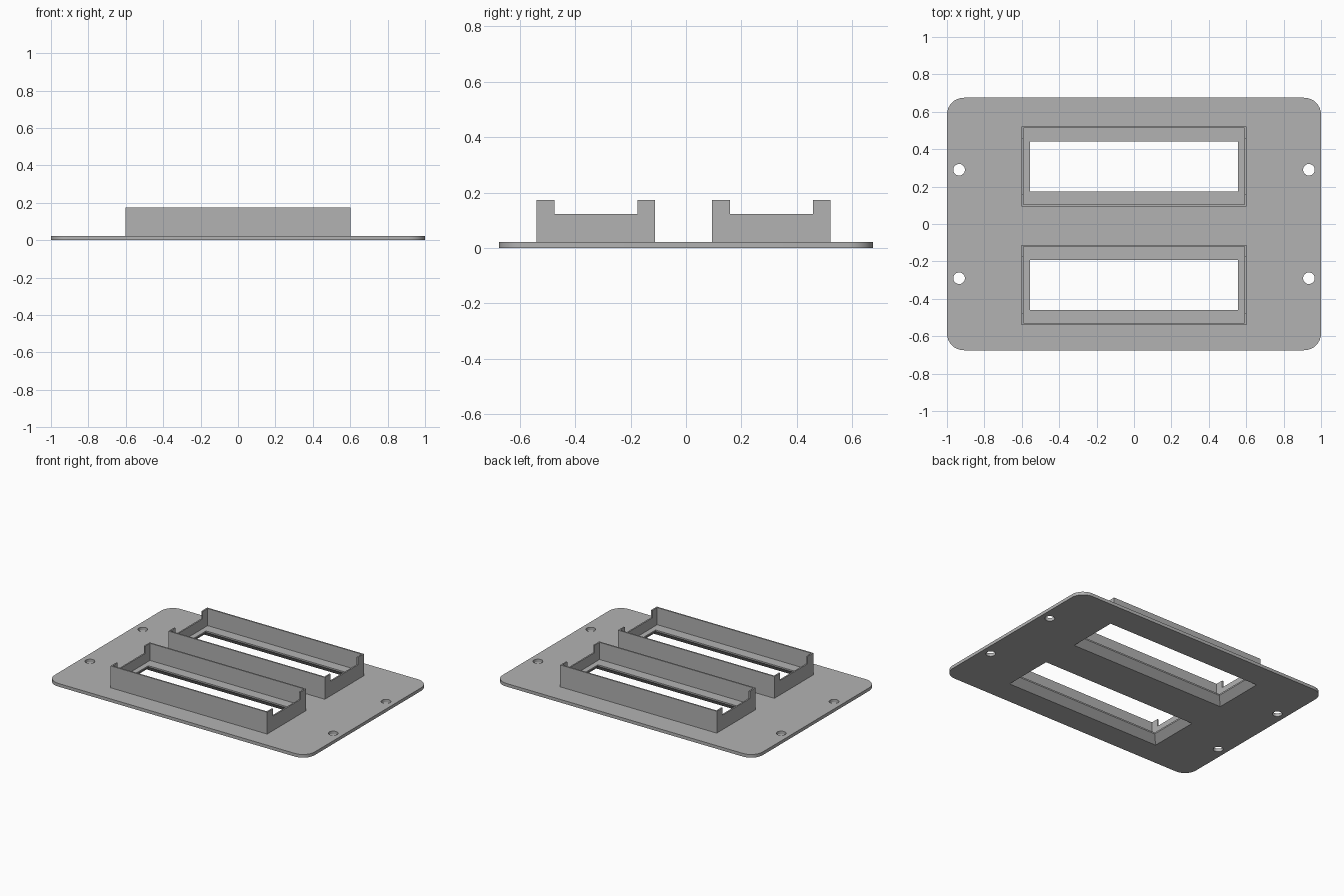
import bpy, bmesh, math
from mathutils import Matrix, Vector

if "Cube" in bpy.data.objects:
    bpy.data.objects.remove(bpy.data.objects["Cube"], do_unlink=True)

PLATE_TOP = 0.022
LEDGE_TOP = 0.055
RIM_TOP = 0.174
NOTCH_FLOOR = 0.123
WALL = 0.01

grey = bpy.data.materials.new("plain grey")
grey.use_nodes = True
colour = (0.448, 0.448, 0.448, 1)
grey.diffuse_color = colour
grey.node_tree.nodes["Principled BSDF"].inputs["Base Color"].default_value = colour


def make_object(name, bm):
    bmesh.ops.recalc_face_normals(bm, faces=bm.faces)
    mesh = bpy.data.meshes.new(name)
    bm.to_mesh(mesh)
    bm.free()
    mesh.materials.append(grey)
    obj = bpy.data.objects.new(name, mesh)
    bpy.context.collection.objects.link(obj)
    return obj


def box(name, x, y0, y1, z0, z1, corner=0, flare=0):
    """Box spanning -x..x; corner rounds upright edges, flare widens the bottom."""
    bm = bmesh.new()
    bmesh.ops.create_cube(bm, size=1)
    for v in bm.verts:
        grow = flare if v.co.z < 0 else 0
        side_x, side_y = math.copysign(1, v.co.x), math.copysign(1, v.co.y)
        v.co = Vector((side_x * (x + grow),
                       (y1 if side_y > 0 else y0) + side_y * grow,
                       z1 if v.co.z > 0 else z0))
    if corner:
        upright = [e for e in bm.edges
                   if abs(e.verts[0].co.z - e.verts[1].co.z) > 0.001]
        bmesh.ops.bevel(bm, geom=upright, offset=corner, segments=8,
                        profile=0.5, affect='EDGES')
    return make_object(name, bm)


def screw_hole(x, y):
    bm = bmesh.new()
    bmesh.ops.create_cone(bm, cap_ends=True, segments=32, radius1=0.031,
                          radius2=0.031, depth=0.2,
                          matrix=Matrix.Translation((x, y, 0)))
    return make_object("hole_cutter", bm)


def cut(target, cutters):
    """Subtract the cutters for good, then discard them."""
    for cutter in cutters:
        mod = target.modifiers.new("cut", 'BOOLEAN')
        mod.operation = 'DIFFERENCE'
        mod.solver = 'EXACT'
        mod.object = cutter
        cutter.hide_render = True
    bpy.context.view_layer.update()
    graph = bpy.context.evaluated_depsgraph_get()
    target_mesh = bpy.data.meshes.new_from_object(target.evaluated_get(graph))
    target.modifiers.clear()
    target.data = target_mesh
    for cutter in cutters:
        bpy.data.objects.remove(cutter, do_unlink=True)


def slot_cutters(y):
    """Straight window plus a 45 degree flare on the underside."""
    half = 0.1335
    flare_depth, below = 0.045, 0.02
    window = box("window_cutter", 0.555, y - half, y + half, -0.1, 0.3)
    flare = box("flare_cutter", 0.555, y - half, y + half, -below, flare_depth,
                flare=flare_depth + below)
    return [window, flare]


# Base plate with rounded corners, four screw holes and two windows
plate = box("base_plate", 1, -0.675, 0.675, 0, PLATE_TOP, corner=0.09)
slots = {"front": -0.325, "back": 0.308}
plate_cutters = [screw_hole(sx * 0.935, sy * 0.29) for sx in (-1, 1) for sy in (-1, 1)]
for y in slots.values():
    plate_cutters += slot_cutters(y)
cut(plate, plate_cutters)

# Raised frames: thin walls around an inner ledge, with notched ends
for side, y in slots.items():
    half = 0.214
    frame = box(side + "_frame", 0.602, y - half, y + half, PLATE_TOP, RIM_TOP)
    pocket = box("pocket_cutter", 0.602 - WALL, y - half + WALL, y + half - WALL,
                 LEDGE_TOP, 0.3)
    notch = box("notch_cutter", 0.8, y - 0.15, y + 0.15, NOTCH_FLOOR, 0.3)
    cut(frame, [pocket, notch] + slot_cutters(y))

# Smooth rounded corners and holes, crisp edges elsewhere
bpy.ops.object.select_all(action='DESELECT')
plate.select_set(True)
bpy.context.view_layer.objects.active = plate
bpy.ops.object.shade_smooth_by_angle(angle=math.radians(30))
